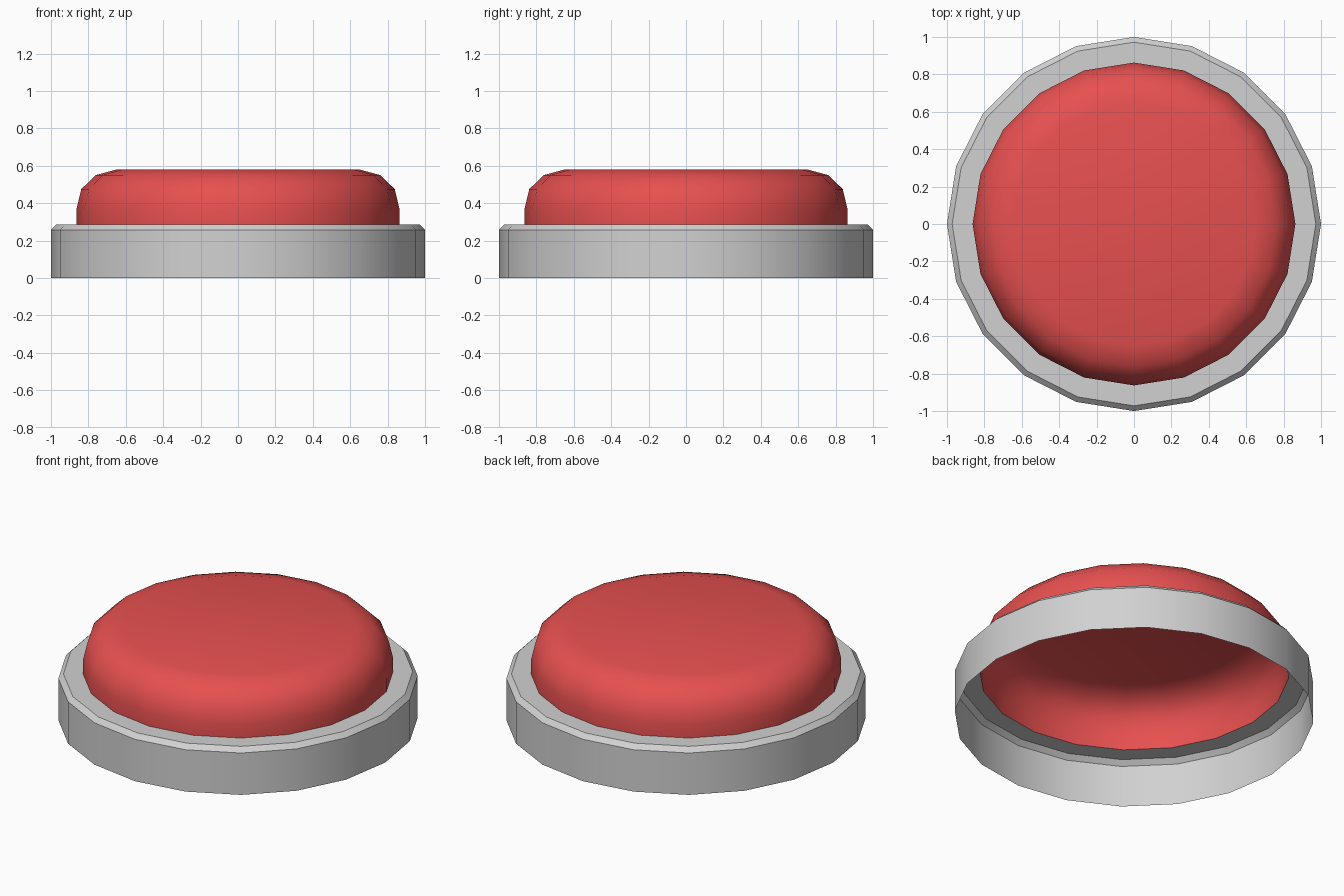
import bpy, bmesh, math

if "Cube" in bpy.data.objects:
    bpy.data.objects.remove(bpy.data.objects["Cube"])

SIDES = 20


def material(name, rgb):
    m = bpy.data.materials.new(name)
    m.diffuse_color = (*rgb, 1.0)
    m.use_nodes = True
    m.node_tree.nodes["Principled BSDF"].inputs["Base Color"].default_value = m.diffuse_color
    return m


def lathe(name, profile, mat, angle, cap_top=False):
    """Spin a (radius, height) profile into an open 20-sided shell."""
    bm = bmesh.new()
    rings = [[bm.verts.new((r * math.cos(2 * math.pi * i / SIDES),
                            r * math.sin(2 * math.pi * i / SIDES), z))
              for i in range(SIDES)] for r, z in profile]
    for low, high in zip(rings, rings[1:]):
        for i in range(SIDES):
            j = (i + 1) % SIDES
            bm.faces.new((low[i], low[j], high[j], high[i]))
    if cap_top:
        bm.faces.new(rings[-1])
    mesh = bpy.data.meshes.new(name)
    bm.to_mesh(mesh)
    bm.free()
    mesh.materials.append(mat)
    obj = bpy.data.objects.new(name, mesh)
    bpy.context.collection.objects.link(obj)
    bpy.ops.object.select_all(action='DESELECT')
    obj.select_set(True)
    bpy.context.view_layer.objects.active = obj
    bpy.ops.object.shade_smooth_by_angle(angle=math.radians(angle))
    return obj


grey = material("light grey", (0.64, 0.64, 0.64))
red = material("button red", (0.80, 0.08, 0.08))

# Chamfered housing ring, open underneath
lathe("button_housing",
      [(1.0, 0.0), (1.0, 0.257), (0.972, 0.285), (0.863, 0.285)], grey, 30)

# Rounded push cap, hollow inside
lathe("push_cap",
      [(0.863, 0.285), (0.863, 0.37), (0.838, 0.475),
       (0.76, 0.55), (0.65, 0.58)], red, 40, cap_top=True)
